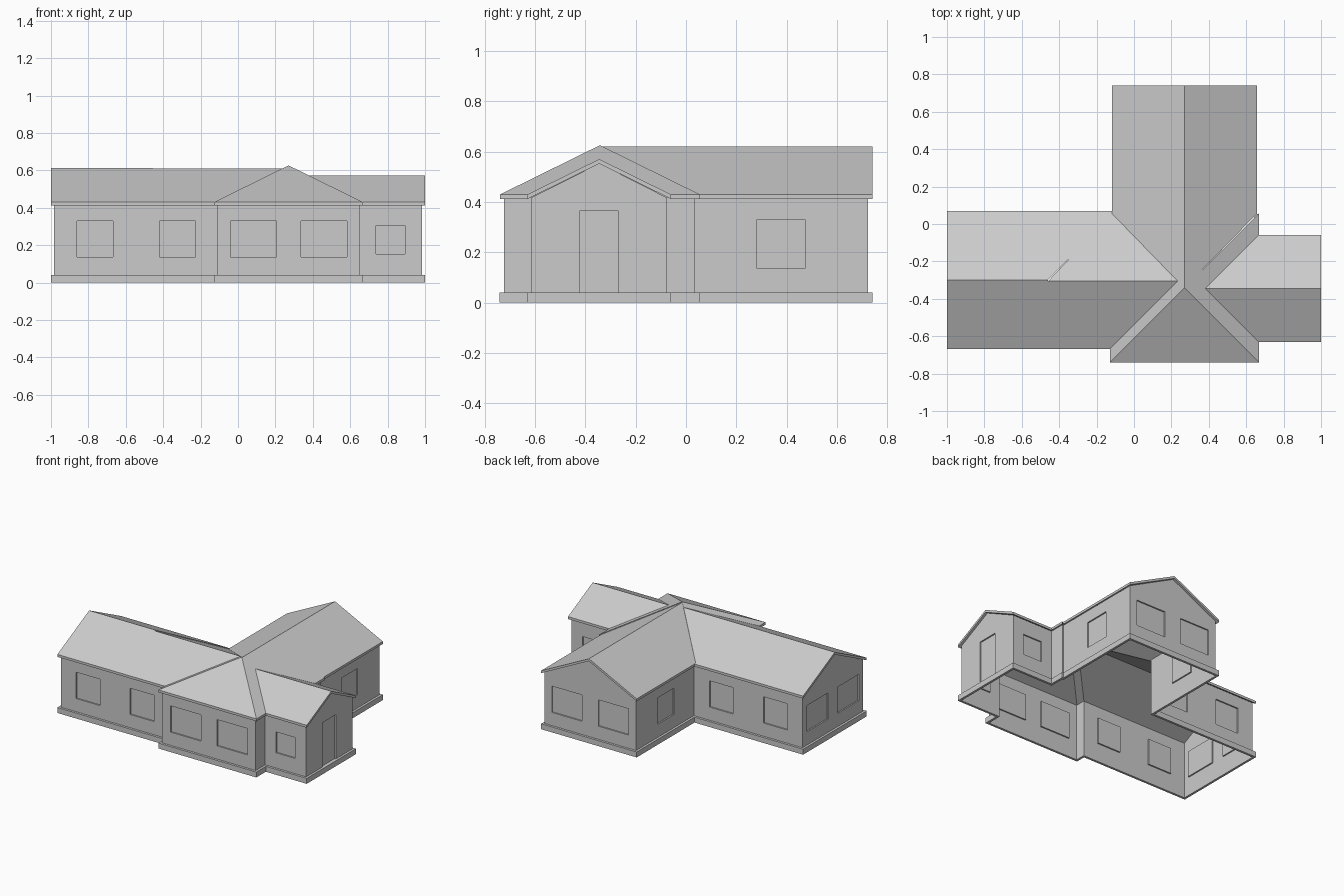
import bpy, bmesh
from mathutils import Vector

cube = bpy.data.objects.get("Cube")
if cube:
    bpy.data.objects.remove(cube, do_unlink=True)

GREY = (0.6, 0.6, 0.6, 1)
mat = bpy.data.materials.new("plain_grey")
mat.use_nodes = True
mat.diffuse_color = GREY
mat.node_tree.nodes["Principled BSDF"].inputs["Base Color"].default_value = GREY

EAVE, SLOPE, THICK = 0.43, 0.493, 0.018
OVERHANG, BASE_TOP, WALL_TOP, RECESS = 0.017, 0.04, 0.418, 0.01


def finish(name, bm, solid=True):
    bmesh.ops.remove_doubles(bm, verts=bm.verts, dist=0.0002)
    if solid:
        bmesh.ops.recalc_face_normals(bm, faces=bm.faces)
    mesh = bpy.data.meshes.new(name)
    bm.to_mesh(mesh)
    bm.free()
    mesh.materials.append(mat)
    obj = bpy.data.objects.new(name, mesh)
    bpy.context.collection.objects.link(obj)


def face(bm, points):
    return bm.faces.new([bm.verts.new(p) for p in points])


# Footprint, counter-clockwise from the front corner of the long wing
W, E_, CL, CR = -0.984, 0.983, -0.11, 0.651
BL, BR, BACK, FRONT = -0.101, 0.641, 0.724, -0.724
foot = [Vector(p) for p in (
    (W, -0.651), (CL, -0.651), (CL, FRONT), (CR, FRONT), (CR, -0.614),
    (E_, -0.614), (E_, -0.076), (CR, -0.076), (CR, 0.036), (BR, 0.036),
    (BR, BACK), (BL, BACK), (BL, 0.053), (W, 0.053))]

# Openings by wall number: span along the wall, then bottom and top
SILL, HEAD = 0.137, 0.33
long_wing = [(-0.86, -0.667, SILL, HEAD), (-0.42, -0.228, SILL, HEAD)]
wide_pair = [(-0.04, 0.205, SILL, HEAD), (0.338, 0.583, SILL, HEAD)]
porch = [(0.739, 0.894, 0.152, 0.305)]
side = [(0.283, 0.474, SILL, HEAD)]
door = [(-0.423, -0.268, BASE_TOP, 0.365)]
end_pair = [(-0.6, -0.355, SILL, HEAD), (-0.245, 0.0, SILL, HEAD)]
openings = {0: long_wing, 2: wide_pair, 4: porch, 5: door, 6: porch,
            9: side, 10: wide_pair, 11: side, 12: long_wing, 13: end_pair}


# Walls with recessed windows and door
def wall(bm, p, q, holes):
    d = (q - p).normalized()
    inward = Vector((-d.y, d.x, 0)) * RECESS
    axis = 0 if abs(d.x) > 0.5 else 1

    def at(u, z):
        v = Vector((p.x, p.y, z))
        v[axis] = u
        return v

    def quad(u0, u1, z0, z1):
        return [at(u0, z0), at(u1, z0), at(u1, z1), at(u0, z1)]

    forward = d[axis] > 0
    u = p[axis]
    for lo, hi, z0, z1 in sorted(holes, reverse=not forward):
        a, b = (lo, hi) if forward else (hi, lo)
        face(bm, quad(u, a, 0, WALL_TOP))
        face(bm, quad(a, b, 0, z0))
        face(bm, quad(a, b, z1, WALL_TOP))
        rim = quad(a, b, z0, z1)
        pane = [c + inward for c in rim]
        face(bm, pane)
        for i in range(4):
            j = (i + 1) % 4
            face(bm, [rim[i], rim[j], pane[j], pane[i]])
        u = b
    face(bm, quad(u, q[axis], 0, WALL_TOP))


bm = bmesh.new()
for i, p in enumerate(foot):
    wall(bm, p, foot[(i + 1) % len(foot)], openings.get(i, []))
# Gable triangles on the three wing ends
for i in (5, 10, 13):
    p, q = foot[i], foot[(i + 1) % len(foot)]
    m = (p + q) / 2
    peak = EAVE - THICK + SLOPE * ((q - p).length / 2 + OVERHANG)
    face(bm, [(*p, WALL_TOP), (*q, WALL_TOP), (*m, peak)])
finish("walls", bm, solid=False)

# Projecting base course around the whole footprint
bm = bmesh.new()
outer = []
for i, p in enumerate(foot):
    d0 = (p - foot[i - 1]).normalized()
    d1 = (foot[(i + 1) % len(foot)] - p).normalized()
    outer.append(p + OVERHANG * Vector((d0.y + d1.y, -d0.x - d1.x)))
for i, p in enumerate(foot):
    j = (i + 1) % len(foot)
    ring = [(outer[i], 0), (outer[i], BASE_TOP), (p, BASE_TOP), (p, 0)]
    nxt = [(outer[j], 0), (outer[j], BASE_TOP), (foot[j], BASE_TOP), (foot[j], 0)]
    for k in range(4):
        m = (k + 1) % 4
        face(bm, [(*v, z) for v, z in (ring[k], nxt[k], nxt[m], ring[m])])
finish("base_course", bm)


# Roof slabs: each lies on a plane rising from an eave line on one axis
def slab(name, axis, eave, outline):
    bm = bmesh.new()
    top = face(bm, [(*p, EAVE + SLOPE * abs(p[axis] - eave)) for p in outline])
    ext = bmesh.ops.extrude_face_region(bm, geom=[top], use_keep_orig=True)
    low = [g for g in ext["geom"] if isinstance(g, bmesh.types.BMVert)]
    bmesh.ops.translate(bm, verts=low, vec=(0, 0, -THICK))
    finish(name, bm)


apex = (0.27, -0.342)
l, r, f, b = -0.128, 0.668, -0.74, 0.056   # hipped centre eaves
lf, lb, lr = -0.668, 0.07, -0.299          # long wing eaves and ridge
sf, sb, sr = -0.631, -0.059, -0.345        # small wing eaves and ridge
bl, br, bb = -0.118, 0.658, 0.741          # back wing eaves and end
low_ridge = (lf + b) / 2
valley = (l + low_ridge - lf, low_ridge)
small_tip = (r - (sr - sf), sr)
split = -0.46

slab("hip_roof_front", 1, f, [(l, f), (r, f), apex])
slab("hip_roof_left", 0, r, [(r, f), (r, sf), small_tip, (r, sb), (r, b), apex])
slab("hip_roof_right", 0, l, [(l, f), apex, valley, (l, lf)])
slab("long_wing_roof_front", 1, lf,
     [(-1, lf), (l, lf), valley, (split, low_ridge), (split, lr), (-1, lr)])
slab("long_wing_roof_back", 1, lb,
     [(-1, lb), (-1, lr), (split, lr), (bl, lr + bl - split), (bl, lb)])
slab("long_wing_roof_infill", 1, b, [(split, low_ridge), valley, (bl, b)])
slab("small_wing_roof_front", 1, sf, [(r, sf), (1, sf), (1, sr), small_tip])
slab("small_wing_roof_back", 1, sb, [(r, sb), small_tip, (1, sr), (1, sb)])
slab("back_wing_roof_right", 0, bl, [(bl, bb), (bl, b), valley, apex, (apex[0], bb)])
slab("back_wing_roof_left", 0, br, [(br, bb), (apex[0], bb), apex, (br, b)])
